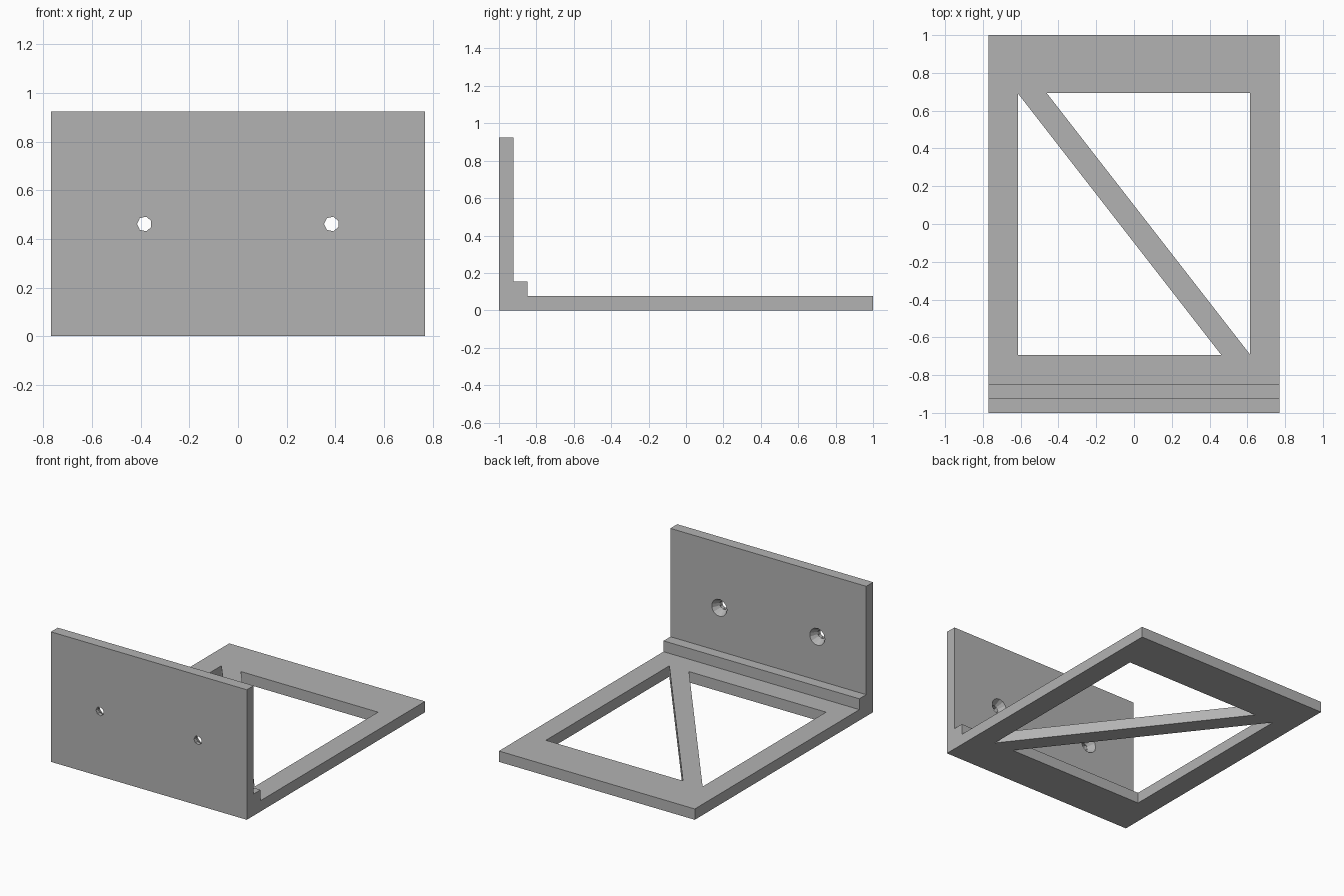
import bpy, bmesh
from math import pi, cos, sin
from mathutils import Vector

cube = bpy.data.objects.get("Cube")
if cube:
    bpy.data.objects.remove(cube, do_unlink=True)

U = 1 / 13                  # plate thickness
HALF_W, HALF_D = 10 * U, 1.0
HEIGHT = 12 * U

grey = bpy.data.materials.new("plain grey")
grey.use_nodes = True
colour = (0.45, 0.45, 0.45, 1)
grey.diffuse_color = colour
grey.node_tree.nodes["Principled BSDF"].inputs["Base Color"].default_value = colour


def prism(name, points, direction):
    """Extrude a closed 3D outline along a direction."""
    bm = bmesh.new()
    face = bm.faces.new([bm.verts.new(p) for p in points])
    new = bmesh.ops.extrude_face_region(bm, geom=[face])["geom"]
    verts = [g for g in new if isinstance(g, bmesh.types.BMVert)]
    bmesh.ops.translate(bm, verts=verts, vec=Vector(direction))
    bmesh.ops.recalc_face_normals(bm, faces=bm.faces)
    return finish(name, bm)


def frustum(name, x, y0, y1, r0, r1, sides):
    """Round cutter along y, with a corner pointing to -x."""
    bm = bmesh.new()
    rings = []
    for y, r in ((y0, r0), (y1, r1)):
        angles = [pi + 2 * pi * i / sides for i in range(sides)]
        rings.append([bm.verts.new((x + r * cos(a), y, HEIGHT / 2 + r * sin(a)))
                      for a in angles])
        bm.faces.new(rings[-1])
    for i in range(sides):
        j = (i + 1) % sides
        bm.faces.new((rings[0][i], rings[0][j], rings[1][j], rings[1][i]))
    bmesh.ops.recalc_face_normals(bm, faces=bm.faces)
    return finish(name, bm)


def finish(name, bm):
    mesh = bpy.data.meshes.new(name)
    bm.to_mesh(mesh)
    bm.free()
    mesh.materials.append(grey)
    obj = bpy.data.objects.new(name, mesh)
    bpy.context.collection.objects.link(obj)
    return obj


def cut(target, cutter):
    mod = target.modifiers.new("cut", "BOOLEAN")
    mod.operation, mod.solver, mod.object = "DIFFERENCE", "EXACT", cutter
    bpy.context.view_layer.objects.active = target
    bpy.ops.object.modifier_apply(modifier=mod.name)
    bpy.data.objects.remove(cutter, do_unlink=True)


# Bracket: upright plate, stepped inner corner and base in one profile
profile = [(-HALF_D, 0), (HALF_D, 0), (HALF_D, U), (-HALF_D + 2 * U, U),
           (-HALF_D + 2 * U, 2 * U), (-HALF_D + U, 2 * U),
           (-HALF_D + U, HEIGHT), (-HALF_D, HEIGHT)]
bracket = prism("bracket", [(-HALF_W, y, z) for y, z in profile],
                (2 * HALF_W, 0, 0))

# Two triangular openings that leave a diagonal brace
wx, wy = 8 * U, 9 * U
triangle = [(-wx, wy), (-wx, -wy), (wx - 2 * U, -wy)]
for s in (1, -1):
    cut(bracket, prism("opening_cutter", [(s * x, s * y, -U) for x, y in triangle],
                       (0, 0, 3 * U)))

# Countersunk screw holes in the upright plate
back = -HALF_D + U
for x in (-5 * U, 5 * U):
    cut(bracket, frustum("hole_cutter", x, -HALF_D - U, back + U,
                         0.4 * U, 0.4 * U, 7))
    cut(bracket, frustum("countersink_cutter", x, back - 0.05, back + 0.01,
                         0.4 * U, 0.86 * U, 13))
